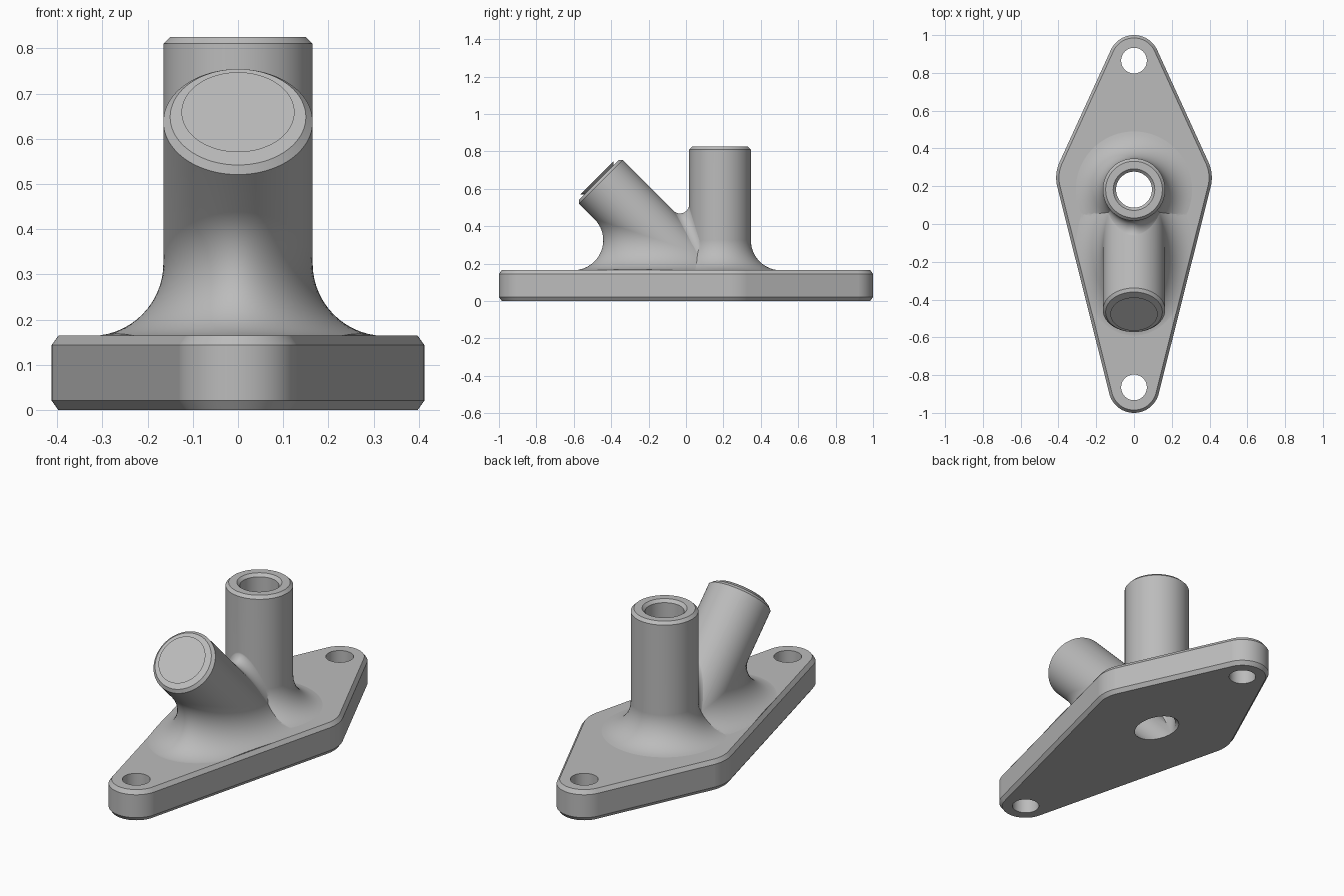
import bpy, bmesh, math
from mathutils import Vector

cube = bpy.data.objects.get("Cube")
if cube:
    bpy.data.objects.remove(cube, do_unlink=True)

SEG, ARC = 96, 14
TOP = 0.165          # plate thickness
R, BORE = 0.165, 0.095
FLARE, CROTCH = 0.16, 0.05
EDGE = 0.015         # chamfer size
X, Z = Vector((1, 0, 0)), Vector((0, 0, 1))
ORIGIN = Vector((0, 0.182, 0))               # where both tube axes meet
SLANT = Vector((0, -1, 1)).normalized()


def loft(name, rings):
    """Closed solid skinned through equal-length rings of points."""
    bm = bmesh.new()
    rows = [[bm.verts.new(p) for p in ring] for ring in rings]
    n = len(rows[0])
    for a, b in zip(rows, rows[1:]):
        for i in range(n):
            j = (i + 1) % n
            bm.faces.new((a[i], a[j], b[j], b[i]))
    bm.faces.new(rows[0][::-1])
    bm.faces.new(rows[-1])
    bmesh.ops.recalc_face_normals(bm, faces=bm.faces)
    mesh = bpy.data.meshes.new(name)
    bm.to_mesh(mesh)
    bm.free()
    obj = bpy.data.objects.new(name, mesh)
    bpy.context.collection.objects.link(obj)
    return obj


def radials(axis):
    side = axis.cross(X)
    angles = [2 * math.pi * i / SEG for i in range(SEG)]
    return [X * math.cos(a) + side * math.sin(a) for a in angles]


def round_solid(name, base, axis, profile):
    """Turned solid from (radius, distance along axis) pairs."""
    return loft(name, [[base + n * r + axis * d for n in radials(axis)] for r, d in profile])


def flared_tube(name, axis, length):
    """Tube whose foot rolls into the plate with a constant radius fillet."""
    normals = radials(axis)
    centres = []
    for n in normals:
        c = ORIGIN + n * (R + FLARE)
        centres.append(c + axis * ((TOP + FLARE - c.z) / axis.z))
    rings = []
    for k in range(ARC + 1):
        s = k / ARC
        reach = FLARE + 0.001 * (1 - s)
        rings.append([c + (-Z).slerp(-n, s) * reach for c, n in zip(centres, normals)])
    rings.insert(0, [p - Z * 0.08 for p in rings[0]])
    for r, d in ((R, length - EDGE), (R - EDGE, length)):
        rings.append([ORIGIN + n * r + axis * d for n in normals])
    return loft(name, rings)


def crotch_fillet(name):
    """Small rolling fillet between the two tubes."""
    lean = math.tan(math.radians(67.5))
    rings = []
    for i in range(41):
        a = math.radians(-78 + 156 * i / 40)
        s, c = math.sin(a), math.cos(a)
        n_up = Vector((s, -c, 0))
        n_slant = X * s + Vector((0, 1, 1)).normalized() * c
        offset = Vector((s, -c, c * lean)) * (R + CROTCH)
        ring = [ORIGIN + offset + (-n_up).slerp(-n_slant, k / ARC) * (CROTCH + 0.001)
                for k in range(ARC + 1)]
        ring.append(ORIGIN + offset * 0.65)
        rings.append(ring)
    return loft(name, rings)


def outline(inset, z):
    """Rounded kite: hull of two end circles and two side circles."""
    circles = [(0, 0.865, 0.135), (0, -0.865, 0.135), (0.212, 0.245, 0.2), (-0.212, 0.245, 0.2)]
    points = []
    for i in range(2 * SEG):
        a = math.pi * (i + 0.5) / SEG
        u, v = math.cos(a), math.sin(a)
        x, y, r = max(circles, key=lambda q: q[0] * u + q[1] * v + q[2])
        points.append(Vector((x + u * (r - inset), y + v * (r - inset), z)))
    return points


def combine(body, other, operation):
    mod = body.modifiers.new(operation, 'BOOLEAN')
    mod.operation = operation
    mod.solver = 'EXACT'
    mod.object = other
    bpy.context.view_layer.update()
    bpy.context.view_layer.objects.active = body
    bpy.ops.object.modifier_apply(modifier=mod.name)
    bpy.data.objects.remove(other, do_unlink=True)


# Tubes, merged and trimmed to the plate edge
UP_LEN, SLANT_LEN = 0.825, 0.648 * math.sqrt(2)
body = flared_tube("flanged_branch_pipe", Z, UP_LEN)
combine(body, flared_tube("slanted_tube", SLANT, SLANT_LEN), 'UNION')
combine(body, crotch_fillet("crotch_fillet"), 'UNION')
combine(body, loft("edge_trim", [outline(EDGE, 0.05), outline(EDGE, 1.2)]), 'INTERSECT')

# Base plate with chamfered rims
plate = loft("base_plate", [outline(EDGE, 0), outline(0, 0.021),
                            outline(0, TOP - 0.021), outline(EDGE, TOP)])
combine(body, plate, 'UNION')

# Bores with countersunk mouths
for axis, length in ((Z, UP_LEN), (SLANT, SLANT_LEN)):
    bore = round_solid("bore", ORIGIN, axis, [
        (BORE, -0.3), (BORE, length - EDGE), (BORE + EDGE, length), (BORE + 2 * EDGE, length + EDGE)])
    combine(body, bore, 'DIFFERENCE')

# Bolt holes
for y in (0.865, -0.865):
    hole = round_solid("bolt_hole", Vector((0, y, 0)), Z, [(0.068, -0.1), (0.068, 0.3)])
    combine(body, hole, 'DIFFERENCE')

# Plain grey finish
grey = bpy.data.materials.new("plain_grey")
grey.use_nodes = True
colour = (0.5, 0.5, 0.5, 1)
grey.diffuse_color = colour
grey.node_tree.nodes["Principled BSDF"].inputs["Base Color"].default_value = colour
body.data.materials.clear()
body.data.materials.append(grey)

# Smooth curved faces, keep hard edges
bpy.ops.object.select_all(action='DESELECT')
body.select_set(True)
bpy.context.view_layer.objects.active = body
bpy.ops.object.shade_smooth_by_angle(angle=math.radians(30))
weighted = body.modifiers.new("even_normals", 'WEIGHTED_NORMAL')
weighted.keep_sharp = True
